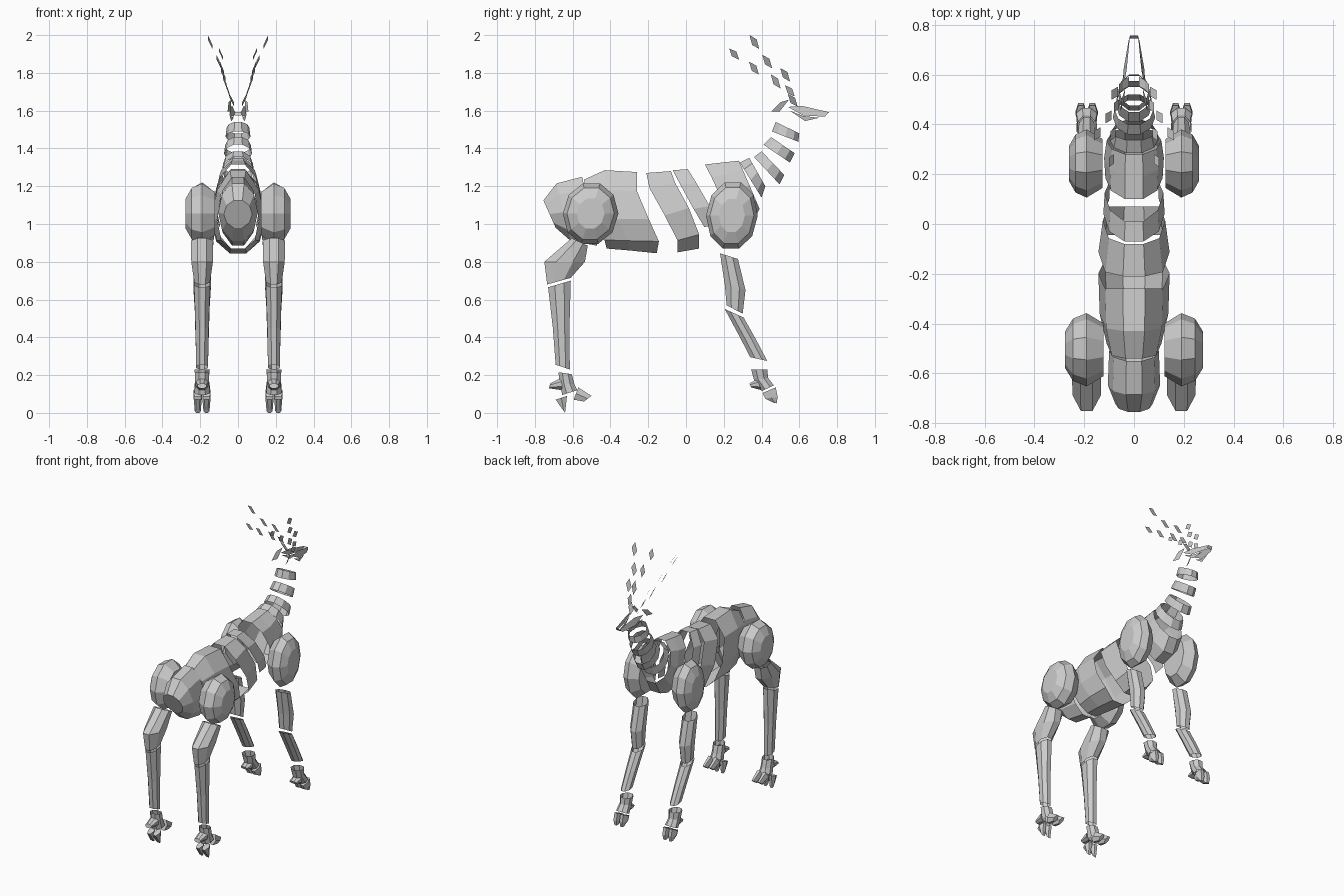
import bpy, math

grey = bpy.data.materials.new("stone_grey")
grey.diffuse_color = (0.6, 0.6, 0.6, 1)


def make(name, verts, faces):
    me = bpy.data.meshes.new(name)
    me.from_pydata(verts, [], faces)
    me.materials.append(grey)
    ob = bpy.data.objects.new(name, me)
    bpy.context.collection.objects.link(ob)
    return ob


def along(line, t):
    """Point at parameter t on a side-plane polyline running top to bottom."""
    f = min(max(t, 0), 1) * (len(line) - 1)
    i = min(int(f), len(line) - 2)
    f -= i
    return [a + (b - a) * f for a, b in zip(line[i], line[i + 1])]


def shell(name, stations, n=10, cx=0.0, caps="", skip=()):
    """Loft rings; each station is (top-to-bottom y,z polyline, half width)."""
    verts, faces = [], []
    for line, w in stations:
        for i in range(n):
            a = (i + 0.5) * 2 * math.pi / n
            t = 0.5 - 0.5 * math.cos(a) / math.cos(math.pi / n)
            y, z = along(line, t)
            verts.append((cx + w * math.sin(a), y, z))
    for s in range(len(stations) - 1):
        for i in range(n):
            if i not in skip:
                j = (i + 1) % n
                faces.append((s * n + i, s * n + j, (s + 1) * n + j, (s + 1) * n + i))
    if "a" in caps:
        faces.append(tuple(range(n))[::-1])
    if "b" in caps:
        k = (len(stations) - 1) * n
        faces.append(tuple(range(k, k + n)))
    return make(name, verts, faces)


def pair(name, stations, n=8, cx=0.19, caps=""):
    for side, s in (("left", -1), ("right", 1)):
        shell(f"{name}_{side}", stations, n, s * cx, caps)


# --- Torso shells, rump to chest ---
shell("rump", [([(-0.755, 1.125), (-0.69, 0.98)], 0.075),
               ([(-0.685, 1.215), (-0.61, 0.91)], 0.105),
               ([(-0.55, 1.25), (-0.47, 0.885)], 0.10)], caps="a")
shell("loin", [([(-0.54, 1.235), (-0.52, 1.1), (-0.44, 0.95), (-0.42, 0.87)], 0.11),
               ([(-0.43, 1.285), (-0.41, 1.1), (-0.31, 0.95), (-0.30, 0.86)], 0.138),
               ([(-0.26, 1.275), (-0.26, 1.1), (-0.135, 0.955), (-0.155, 0.845)], 0.143)])
shell("belly", [([(-0.21, 1.27), (-0.18, 1.13), (-0.045, 0.96), (-0.045, 0.85)], 0.143),
                ([(-0.08, 1.28), (-0.04, 1.17), (0.07, 1.0), (0.07, 0.87)], 0.125)])
shell("ribs", [([(-0.07, 1.285), (0.0, 1.15), (0.08, 1.01), (0.12, 0.95)], 0.123),
               ([(0.01, 1.29), (0.09, 1.16), (0.16, 1.03), (0.20, 0.95)], 0.118)],
      skip=(3, 4, 5))
shell("chest", [([(0.10, 1.315), (0.16, 1.2), (0.21, 1.08), (0.25, 0.96)], 0.115),
                ([(0.19, 1.325), (0.34, 0.99)], 0.12),
                ([(0.28, 1.335), (0.39, 1.08)], 0.11)])

# --- Neck rings ---
necks = [((0.285, 1.325), (0.40, 1.14), 0.10, (0.335, 1.35), (0.42, 1.20), 0.088),
         ((0.36, 1.355), (0.495, 1.21), 0.085, (0.40, 1.385), (0.52, 1.26), 0.078),
         ((0.41, 1.42), (0.55, 1.325), 0.074, (0.45, 1.46), (0.575, 1.375), 0.068),
         ((0.455, 1.49), (0.595, 1.435), 0.066, (0.475, 1.54), (0.60, 1.48), 0.06)]
for i, (a, b, w, c, d, v) in enumerate(necks):
    shell(f"neck_ring_{i + 1}", [([a, b], w), ([c, d], v)])

# --- Thigh and shoulder masses: faceted discs stacked outward along x ---
def mass(name, cy, cz, ry, rz, lean, layers, n=10):
    for side, s in (("left", -1), ("right", 1)):
        verts, faces = [], []
        for x, k in layers:
            for i in range(n):
                a = (i + 0.5) * 2 * math.pi / n
                u, v = math.sin(a) * ry * k, math.cos(a) * rz * k
                verts.append((s * x, cy + u + lean * v, cz + v))
        m = len(layers)
        for r in range(m - 1):
            for i in range(n):
                j = (i + 1) % n
                faces.append((r * n + i, r * n + j, r * n + n + j, r * n + n + i)[::s])
        faces.append(tuple(range(n))[::-s])
        faces.append(tuple(range((m - 1) * n, m * n))[::s])
        make(f"{name}_{side}", verts, faces)


mass("thigh", -0.505, 1.055, 0.147, 0.168, 0.03,
     [(0.122, 0.72), (0.19, 1.0), (0.245, 0.85), (0.277, 0.5)])
mass("shoulder", 0.243, 1.045, 0.137, 0.185, 0.03,
     [(0.127, 0.72), (0.19, 1.0), (0.235, 0.85), (0.262, 0.5)])

# --- Hind legs ---
pair("hind_upper_leg", [([(-0.52, 0.885), (-0.605, 0.925)], 0.064),
                        ([(-0.535, 0.80), (-0.75, 0.80)], 0.062),
                        ([(-0.61, 0.715), (-0.735, 0.68)], 0.045)])
pair("hind_shank", [([(-0.61, 0.70), (-0.73, 0.665)], 0.046),
                    ([(-0.617, 0.45), (-0.705, 0.45)], 0.038),
                    ([(-0.615, 0.23), (-0.69, 0.255)], 0.034)])
pair("hind_pastern", [([(-0.605, 0.205), (-0.675, 0.215)], 0.04),
                      ([(-0.59, 0.15), (-0.67, 0.16)], 0.04),
                      ([(-0.575, 0.12), (-0.655, 0.095)], 0.044)])
pair("hind_dewclaw", [([(-0.66, 0.185), (-0.655, 0.12)], 0.035),
                      ([(-0.72, 0.155), (-0.725, 0.13)], 0.025)], caps="b")

# --- Front legs ---
pair("front_upper_leg", [([(0.275, 0.815), (0.18, 0.845)], 0.05),
                         ([(0.315, 0.65), (0.205, 0.68)], 0.05),
                         ([(0.30, 0.525), (0.215, 0.57)], 0.042)])
pair("front_shank", [([(0.305, 0.505), (0.205, 0.55)], 0.042),
                     ([(0.37, 0.39), (0.275, 0.42)], 0.038),
                     ([(0.43, 0.275), (0.34, 0.295)], 0.034)])
pair("front_pastern", [([(0.43, 0.23), (0.345, 0.23)], 0.044),
                       ([(0.435, 0.185), (0.36, 0.175)], 0.038),
                       ([(0.465, 0.145), (0.40, 0.115)], 0.045)])
pair("front_dewclaw", [([(0.375, 0.18), (0.40, 0.12)], 0.035),
                       ([(0.335, 0.155), (0.345, 0.135)], 0.028)], caps="b")

# --- Cloven toes, two per foot ---
for cx in (0.167, 0.213):
    pair("front_toe", [([(0.475, 0.135), (0.405, 0.105)], 0.022),
                       ([(0.485, 0.085), (0.42, 0.075)], 0.022),
                       ([(0.48, 0.05), (0.46, 0.055)], 0.014)], 6, cx, "ab")
    pair("hind_toe", [([(-0.57, 0.135), (-0.595, 0.07)], 0.022),
                      ([(-0.50, 0.09), (-0.54, 0.06)], 0.014)], 6, cx, "ab")
    pair("hind_heel", [([(-0.63, 0.09), (-0.69, 0.07)], 0.022),
                       ([(-0.64, 0.0), (-0.655, 0.02)], 0.016)], 6, cx, "ab")


# --- Thin plates for head and antlers: corners are (x, y, z), mirrored ---
def plate(name, pts):
    for side, s in (("left", -1), ("right", 1)):
        make(f"{name}_{side}", [(s * x, y, z) for x, y, z in pts],
             [tuple(range(len(pts)))[::s]])


plate("muzzle_top", [(0.03, 0.615, 1.625), (0.045, 0.54, 1.62), (0.042, 0.62, 1.575),
                     (0.022, 0.735, 1.568), (0.016, 0.757, 1.592)])
plate("jaw", [(0.05, 0.55, 1.60), (0.036, 0.63, 1.545), (0.022, 0.705, 1.562),
              (0.04, 0.62, 1.572)])
plate("ear", [(0.055, 0.45, 1.595), (0.05, 0.50, 1.645), (0.035, 0.545, 1.658),
              (0.04, 0.495, 1.595)])
make("nose_bridge", [(-0.016, 0.757, 1.592), (0.016, 0.757, 1.592),
                     (0.02, 0.745, 1.575), (-0.02, 0.745, 1.575)], [(0, 1, 2, 3)])

# Antler tines: centre y, z, half length, and x at the bottom and top
tines = [(0.565, 1.655, 0.034, 0.02, 0.045), (0.525, 1.79, 0.036, 0.065, 0.09),
         (0.475, 1.755, 0.038, 0.06, 0.08), (0.43, 1.86, 0.036, 0.09, 0.115),
         (0.362, 1.963, 0.037, 0.135, 0.16), (0.36, 1.825, 0.034, 0.075, 0.095),
         (0.255, 1.90, 0.03, 0.08, 0.10), (0.55, 1.705, 0.03, 0.045, 0.06)]
for i, (y, z, h, x0, x1) in enumerate(tines):
    plate(f"antler_tine_{i + 1}", [(x1, y - 0.026, z + h), (x1, y + 0.012, z + h * 0.4),
                                   (x0, y + 0.026, z - h), (x0, y - 0.012, z - h * 0.4)])
